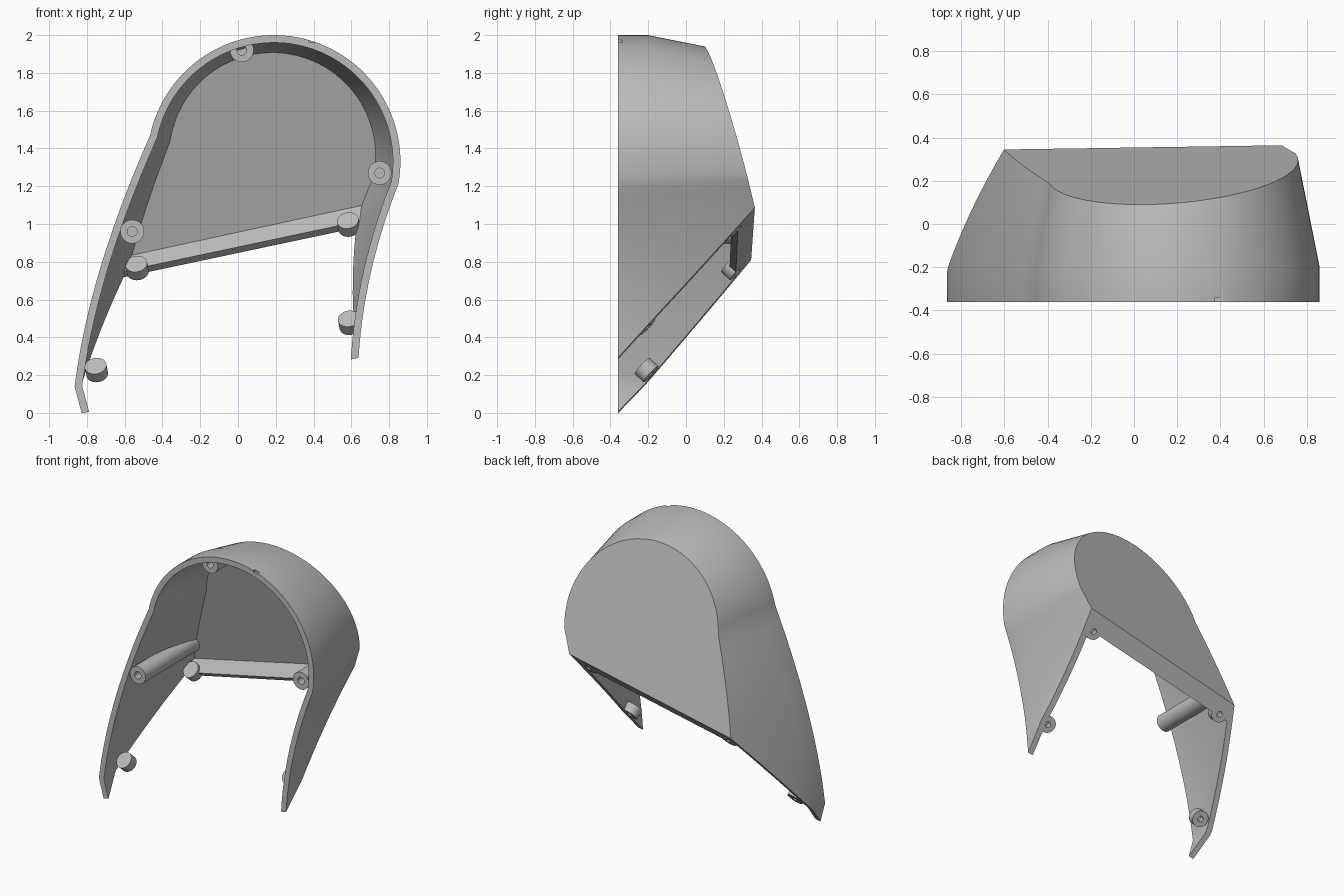
import bpy, bmesh, math
from mathutils import Vector

cube = bpy.data.objects.get("Cube")
if cube:
    bpy.data.objects.remove(cube)

grey = bpy.data.materials.new("plain_grey")
grey.use_nodes = True
grey.diffuse_color = (0.5, 0.5, 0.5, 1)
grey.node_tree.nodes["Principled BSDF"].inputs["Base Color"].default_value = grey.diffuse_color

FRONT, BEND, DRAFT, WALL = -0.36, -0.2, 0.2, 0.04

# Planes: slanted back, and slanted underside (z = 0.555 + 0.2x + 1.086y)
BACK_N = Vector((-0.0738, 1, 0.2714)).normalized()
BACK_P = Vector((0, 0.609, 0))
UP_N = Vector((-0.2, -1.086, 1)).normalized()
UP_P = Vector((0, 0, 0.555))


def on_underside(x, z):
    return Vector((x, (z - 0.555 - 0.2 * x) / 1.086, z))


def curve(a, b, c, steps=14):
    a, b, c = Vector(a), Vector(b), Vector(c)
    return [a * (1 - t) ** 2 + b * 2 * t * (1 - t) + c * t * t
            for t in (i / steps for i in range(steps + 1))]


# Outline: long leg up, round crown, short leg down
def outline():
    centre, radius = Vector((0.19, 1.33)), 0.67
    arc = [centre + radius * Vector((math.cos(a), math.sin(a)))
           for a in (math.radians(168 - 178 * i / 56) for i in range(57))]
    left = curve((-0.865, 0.14), (-0.79, 0.74), arc[0])
    right = curve(arc[-1], (0.666, 0.75), (0.638, 0.288))
    return ([Vector((-0.785, -0.2)), Vector((-0.828, 0))] + left[:-1] + arc
            + right[1:] + [Vector((0.59, -0.2))])


def inset(points, d):
    result = []
    for i, p in enumerate(points):
        t = (points[min(i + 1, len(points) - 1)] - p).normalized()
        t += (p - points[max(i - 1, 0)]).normalized()
        t.normalize()
        result.append(p + d * Vector((t.y, -t.x)))
    return result


def make(name, bm):
    bmesh.ops.recalc_face_normals(bm, faces=bm.faces[:])
    mesh = bpy.data.meshes.new(name)
    bm.to_mesh(mesh)
    bm.free()
    mesh.materials.append(grey)
    ob = bpy.data.objects.new(name, mesh)
    bpy.context.collection.objects.link(ob)
    return ob


def slice_off(bm, point, normal):
    geom = bm.verts[:] + bm.edges[:] + bm.faces[:]
    cut = bmesh.ops.bisect_plane(bm, geom=geom, plane_co=point, plane_no=normal,
                                 clear_outer=True)["geom_cut"]
    edges = [e for e in cut if isinstance(e, bmesh.types.BMEdge)]
    bmesh.ops.edgeloop_fill(bm, edges=edges)


# Drafted solid, cut by the back plane
def solid(depth, front, back_gap):
    bm = bmesh.new()
    base = outline()
    rings = []
    for y in (front, BEND, 0.5):
        pts = inset(base, depth + DRAFT * max(0, y - BEND))
        rings.append([bm.verts.new((p.x, y, p.y)) for p in pts])
    n = len(base)
    for a, b in zip(rings, rings[1:]):
        for i in range(n):
            j = (i + 1) % n
            bm.faces.new((a[i], a[j], b[j], b[i]))
    bm.faces.new(rings[0])
    bm.faces.new(rings[-1])
    bmesh.ops.recalc_face_normals(bm, faces=bm.faces[:])
    return bm, (BACK_P - BACK_N * back_gap, BACK_N)


def trimmed(name, depth, front, gap, underside=True, extra=()):
    bm, back = solid(depth, front, gap)
    cuts = ([(UP_P, -UP_N)] if underside else []) + [back] + list(extra)
    for point, normal in cuts:
        slice_off(bm, point, normal)
    return make(name, bm)


def add_cylinder(bm, start, axis, radius, length, sides=32):
    made = bmesh.ops.create_cone(bm, cap_ends=True, segments=sides, radius1=radius,
                                 radius2=radius, depth=length)["verts"]
    turn = Vector((0, 0, 1)).rotation_difference(axis)
    for v in made:
        v.co = turn @ (v.co + Vector((0, 0, length / 2))) + start


def combine(ob, *steps):
    for operation, tool in steps:
        mod = ob.modifiers.new(operation.lower(), 'BOOLEAN')
        mod.operation, mod.object, mod.solver = operation, tool, 'EXACT'
    graph = bpy.context.evaluated_depsgraph_get()
    mesh = bpy.data.meshes.new_from_object(ob.evaluated_get(graph))
    ob.modifiers.clear()
    ob.data = mesh


def finish(ob):
    ob.data.shade_smooth()
    ob.data.set_sharp_from_angle(angle=math.radians(30))


# Helper solids
void = trimmed("void_cutter", WALL, -0.6, WALL, underside=False)
core = trimmed("core_clip", 0.008, FRONT, 0.008)

# Positions of the straight posts (x, z) and the underside bosses
posts = {"crown_post": (0.02, 1.92), "left_post": (0.75, 1.27), "right_post": (-0.56, 0.96)}
bosses = {"upper_right_boss": (-0.53, 0.745), "upper_left_boss": (0.59, 0.975),
          "lower_left_boss": (0.595, 0.455), "lower_right_boss": (-0.745, 0.205)}
BACKWARD = Vector((0, 1, 0))

holes_bm = bmesh.new()
for x, z in posts.values():
    add_cylinder(holes_bm, Vector((x, -0.45, z)), BACKWARD, 0.026, 0.3, 20)
for x, z in bosses.values():
    add_cylinder(holes_bm, on_underside(x, z) - UP_N * 0.03, UP_N, 0.02, 0.075, 20)
holes = make("hole_cutter", holes_bm)

# Small notch in the front rim
notch_bm = bmesh.new()
bmesh.ops.create_cube(notch_bm, size=1)
for v in notch_bm.verts:
    v.co = Vector((0.4 + v.co.x * 0.05, -0.36 + v.co.y * 0.04, 1.97 + v.co.z * 0.02))
notch = make("notch_cutter", notch_bm)

# Hollow shell with back plate
shell = trimmed("shell", 0, FRONT, 0)
combine(shell, ('DIFFERENCE', void), ('DIFFERENCE', notch))
finish(shell)

# Ledge along the bottom of the back plate
along = Vector((1, 0.011, 0.212))
down = UP_N.cross(along).normalized()
if down.y > 0:
    down = -down
ledge = trimmed("ledge", 0.008, FRONT, 0.008,
                extra=[(UP_P + UP_N * 0.045, UP_N), (on_underside(-0.48, 0.745), down)])
combine(ledge, ('DIFFERENCE', holes))
finish(ledge)

# Screw posts and underside bosses
for name, (x, z) in posts.items():
    bm = bmesh.new()
    add_cylinder(bm, Vector((x, -0.35, z)), BACKWARD, 0.063, 0.9)
    post = make(name, bm)
    combine(post, ('INTERSECT', core), ('DIFFERENCE', holes))
    finish(post)
for name, (x, z) in bosses.items():
    bm = bmesh.new()
    add_cylinder(bm, on_underside(x, z) - UP_N * 0.02, UP_N, 0.058, 0.085)
    boss = make(name, bm)
    combine(boss, ('INTERSECT', core), ('DIFFERENCE', holes))
    finish(boss)

for helper in (void, core, holes, notch):
    bpy.data.objects.remove(helper)
